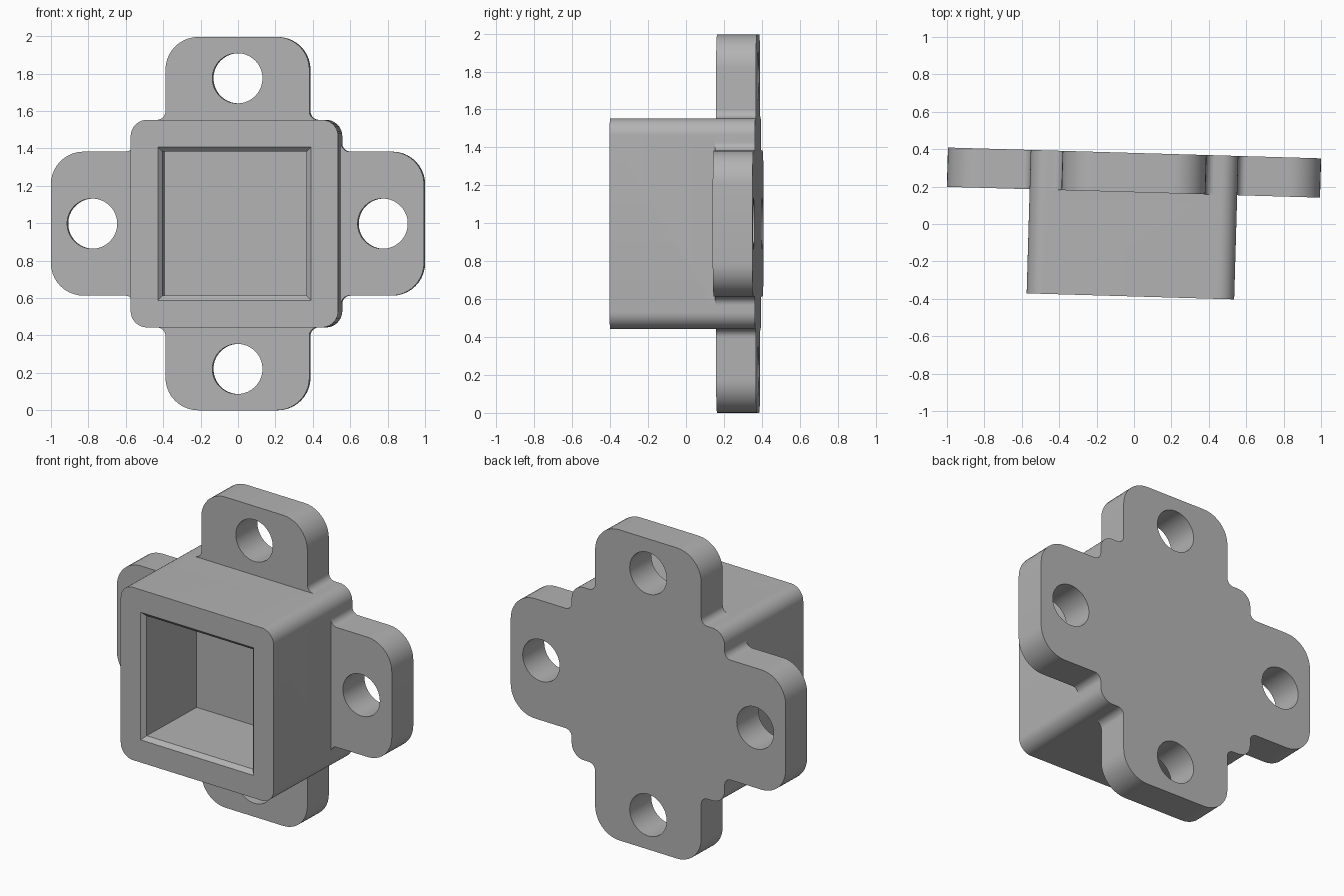
import bpy, bmesh, math
from mathutils import Matrix, Vector

cube = bpy.data.objects.get("Cube")
if cube:
    bpy.data.objects.remove(cube)

# Main sizes (half widths, radii and depths along y)
REACH, TAB, BOX = 0.998, 0.385, 0.555
FRONT, PLATE, BACK, FLOOR = -0.387, 0.17, 0.38, 0.125
HOLE_AT, HOLE_R = 0.777, 0.134

grey = bpy.data.materials.new("plain grey")
grey.use_nodes = True
colour = (0.45, 0.45, 0.45, 1)
grey.diffuse_color = colour
grey.node_tree.nodes["Principled BSDF"].inputs["Base Color"].default_value = colour


def rounded(corners, steps=10):
    """Replace each right-angled (point, radius) corner with an arc."""
    out, n = [], len(corners)
    for i, (p, r) in enumerate(corners):
        p = Vector(p)
        a = (Vector(corners[i - 1][0]) - p).normalized()
        b = (Vector(corners[(i + 1) % n][0]) - p).normalized()
        centre = p + (a + b) * r
        for k in range(steps + 1):
            t = math.pi / 2 * k / steps
            out.append(centre - r * (b * math.cos(t) + a * math.sin(t)))
    return out


def four_way(corners):
    """Repeat a quarter outline around the centre."""
    full = []
    for q in range(4):
        turn = Matrix.Rotation(q * math.pi / 2, 2)
        full += [(turn @ Vector(p), r) for p, r in corners]
    return full


def square(half):
    return [p for p, r in four_way([((half, half), 0)])]


def circle(cx, cz, r, n=64):
    return [Vector((cx + r * math.cos(2 * math.pi * k / n),
                    cz + r * math.sin(2 * math.pi * k / n))) for k in range(n)]


def solid(name, sections):
    """Closed solid through matching outlines placed along y."""
    bm = bmesh.new()
    rings = [[bm.verts.new((p.x, y, p.y)) for p in outline] for outline, y in sections]
    bm.faces.new(rings[0])
    bm.faces.new(rings[-1])
    for lower, upper in zip(rings, rings[1:]):
        for i in range(len(lower)):
            bm.faces.new((lower[i - 1], lower[i], upper[i], upper[i - 1]))
    bmesh.ops.recalc_face_normals(bm, faces=bm.faces)
    mesh = bpy.data.meshes.new(name)
    bm.to_mesh(mesh)
    bm.free()
    mesh.materials.append(grey)
    obj = bpy.data.objects.new(name, mesh)
    bpy.context.collection.objects.link(obj)
    return obj


def combine(target, other, operation):
    mod = target.modifiers.new(operation.lower(), 'BOOLEAN')
    mod.operation, mod.solver, mod.object = operation, 'EXACT', other
    bpy.context.view_layer.objects.active = target
    bpy.ops.object.modifier_apply(modifier=mod.name)
    bpy.data.objects.remove(other)


# Four-tab mounting plate with filleted inner corners
plate_outline = rounded(four_way([
    ((REACH, TAB), 0.175), ((BOX, TAB), 0.045), ((BOX, BOX), 0.088),
    ((TAB, BOX), 0.045), ((TAB, REACH), 0.175)]))
bracket = solid("mounting_bracket", [(plate_outline, PLATE), (plate_outline, BACK)])

# Bolt holes through the tabs
for q in range(4):
    cx, cz = HOLE_AT * math.cos(q * math.pi / 2), HOLE_AT * math.sin(q * math.pi / 2)
    hole = circle(cx, cz, HOLE_R)
    combine(bracket, solid("hole_cutter", [(hole, PLATE - 0.1), (hole, BACK + 0.1)]), 'DIFFERENCE')

# Square socket body joined to the plate
body_outline = rounded(four_way([((BOX, BOX), 0.088)]))
combine(bracket, solid("socket_body", [(body_outline, FRONT), (body_outline, PLATE)]), 'UNION')

# Blind square pocket with a chamfered mouth
combine(bracket, solid("pocket_cutter", [
    (square(0.43), FRONT - 0.02), (square(0.385), FRONT + 0.025),
    (square(0.385), FLOOR)]), 'DIFFERENCE')

# Smooth the rounds, keep the edges crisp
bpy.ops.object.select_all(action='DESELECT')
bracket.select_set(True)
bpy.context.view_layer.objects.active = bracket
bpy.ops.object.shade_smooth_by_angle(angle=math.radians(30))

# Slight turn about the vertical, standing on the ground
bracket.rotation_euler = (0, 0, -0.029)
bracket.location = (-0.008, 0, REACH)
